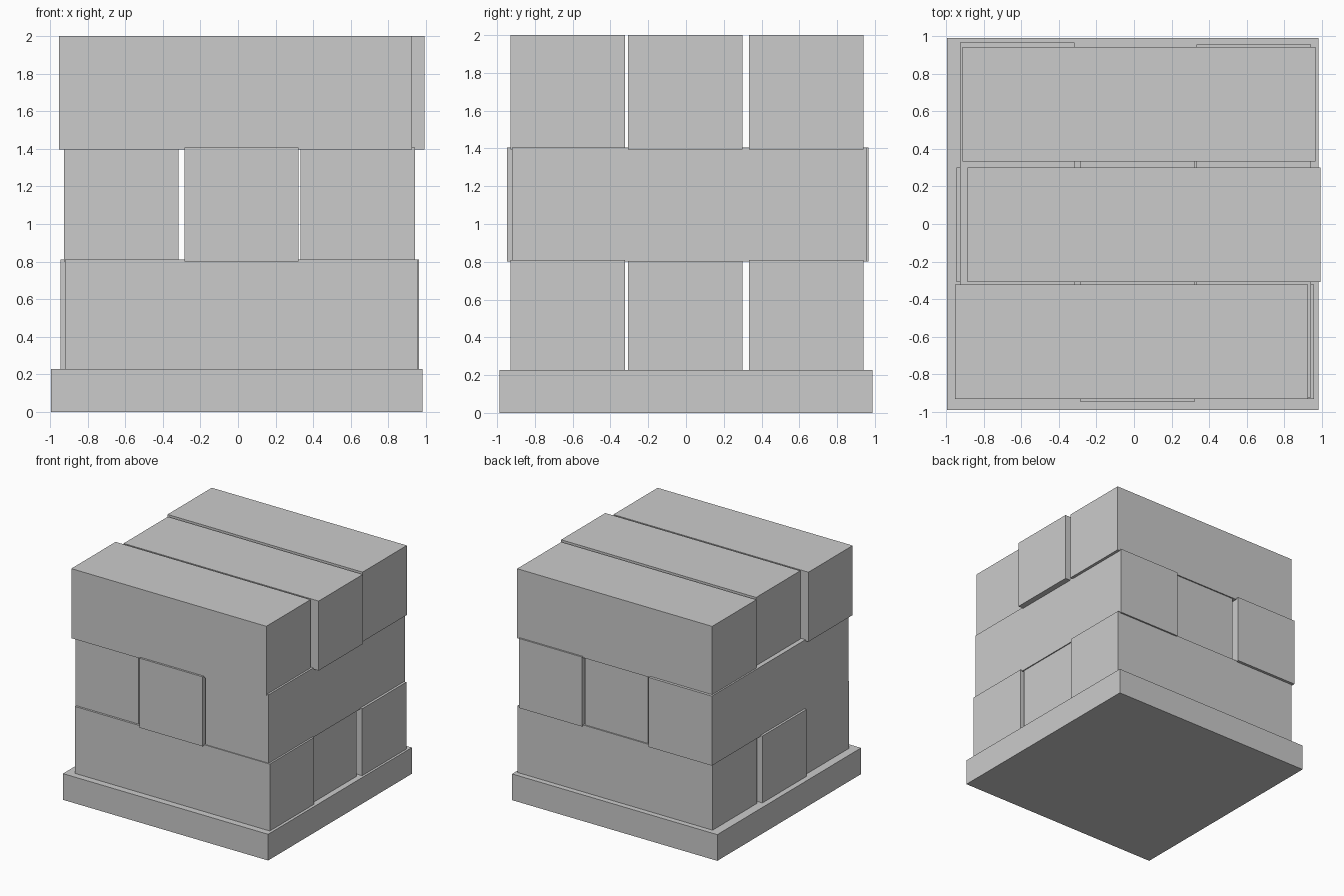
import bpy
import bmesh
from mathutils import Matrix, Vector

if "Cube" in bpy.data.objects:
    bpy.data.objects.remove(bpy.data.objects["Cube"])


def box(name, x, y, z):
    """Axis-aligned box from (min, max) ranges."""
    lo, hi = Vector((x[0], y[0], z[0])), Vector((x[1], y[1], z[1]))
    bm = bmesh.new()
    bmesh.ops.create_cube(bm, size=1, matrix=Matrix.Diagonal((*(hi - lo), 1)))
    mesh = bpy.data.meshes.new(name)
    bm.to_mesh(mesh)
    bm.free()
    obj = bpy.data.objects.new(name, mesh)
    obj.location = (lo + hi) / 2
    bpy.context.collection.objects.link(obj)
    return obj


LENGTH, WIDTH, HEIGHT = 1.877, 0.608, 0.605

# Base slab
box("base_slab", (-0.993, 0.982), (-0.988, 0.988), (0, 0.228))

# Stacked layers: (name, bottom z, long axis, [(start along length, start across)])
layers = [
    ("lower_block", 0.205, "x", [(-0.92, -0.93), (-0.945, -0.308), (-0.915, 0.333)]),
    ("middle_block", 0.801, "y", [(-0.912, -0.925), (-0.947, -0.285), (-0.922, 0.333)]),
    ("upper_block", 1.395, "x", [(-0.953, -0.93), (-0.885, -0.308), (-0.911, 0.333)]),
]
for name, z, axis, starts in layers:
    for i, (along, across) in enumerate(starts, 1):
        spans = [(along, along + LENGTH), (across, across + WIDTH)]
        if axis == "y":
            spans.reverse()
        box(f"{name}_{i}", *spans, (z, z + HEIGHT))
